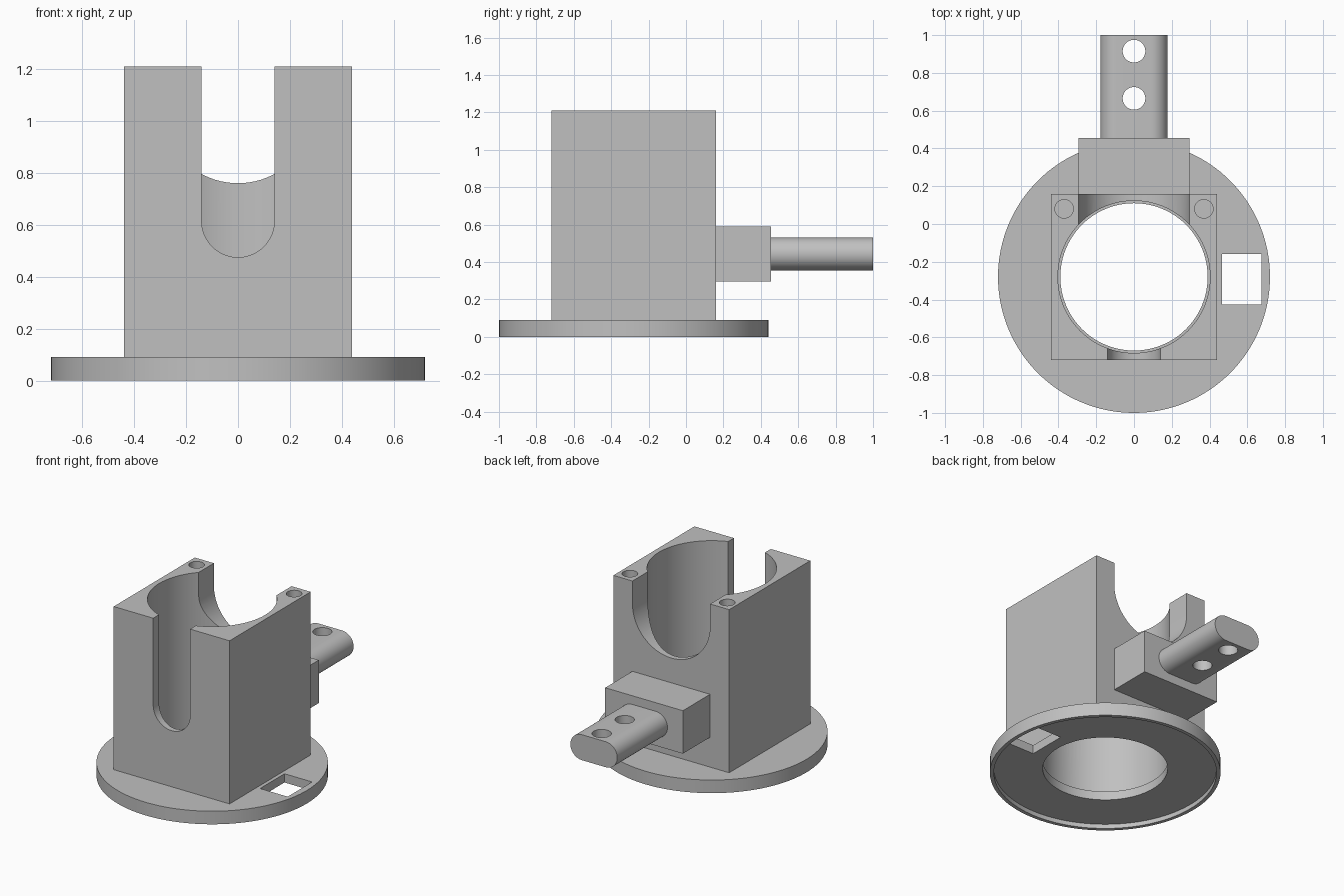
import bpy
import bmesh
from math import cos, sin, pi, radians

cube = bpy.data.objects.get("Cube")
if cube:
    bpy.data.objects.remove(cube, do_unlink=True)

grey = bpy.data.materials.new("plain grey")
grey.use_nodes = True
colour = (0.53, 0.53, 0.53, 1)
grey.diffuse_color = colour
grey.node_tree.nodes["Principled BSDF"].inputs["Base Color"].default_value = colour

CENTRE_Y = -0.28   # axis of the base and bore
BASE_TOP = 0.09


def arc(cx, cy, r, a0, a1, n):
    """Points along an arc, both ends included."""
    return [(cx + r * cos(a0 + (a1 - a0) * i / n),
             cy + r * sin(a0 + (a1 - a0) * i / n)) for i in range(n + 1)]


def circle(cx, cy, r, n=96):
    return arc(cx, cy, r, 0, 2 * pi, n)[:-1]


def rect(x0, x1, y0, y1):
    return [(x0, y0), (x1, y0), (x1, y1), (x0, y1)]


def u_slot(half, centre_z, top):
    """Round-bottomed slot that is open at the top."""
    return arc(0, centre_z, half, pi, 2 * pi, 40) + [(half, top), (-half, top)]


def prism(name, outline, start, end, axis="z"):
    """Extrude a flat outline along z or y."""
    bm = bmesh.new()
    rings = []
    for t in (start, end):
        rings.append([bm.verts.new((a, b, t) if axis == "z" else (a, t, b))
                      for a, b in outline])
    bm.faces.new(rings[0])
    bm.faces.new(rings[1])
    n = len(outline)
    for i in range(n):
        j = (i + 1) % n
        bm.faces.new((rings[0][i], rings[0][j], rings[1][j], rings[1][i]))
    bmesh.ops.recalc_face_normals(bm, faces=bm.faces)
    mesh = bpy.data.meshes.new(name)
    bm.to_mesh(mesh)
    bm.free()
    mesh.materials.append(grey)
    obj = bpy.data.objects.new(name, mesh)
    bpy.context.collection.objects.link(obj)
    return obj


def finish(obj, cutters=()):
    """Cut the openings, then smooth the round walls."""
    bpy.ops.object.select_all(action="DESELECT")
    bpy.context.view_layer.objects.active = obj
    obj.select_set(True)
    for cutter in cutters:
        cutter.hide_render = True
        mod = obj.modifiers.new("cut", "BOOLEAN")
        mod.operation = "DIFFERENCE"
        mod.solver = "EXACT"
        mod.object = cutter
        bpy.ops.object.modifier_apply(modifier=mod.name)
        bpy.data.objects.remove(cutter, do_unlink=True)
    bpy.ops.object.shade_smooth_by_angle(angle=radians(30))


# Round base: recessed underside, centre hole and rectangular window
base = prism("base_plate", circle(0, CENTRE_Y, 0.72, 128), 0, BASE_TOP)
finish(base, [
    prism("recess_cutter", circle(0, CENTRE_Y, 0.695, 128), -0.1, 0.03),
    prism("base_hole_cutter", circle(0, CENTRE_Y, 0.39), -0.2, 0.2),
    prism("window_cutter", rect(0.465, 0.675, -0.425, -0.16), -0.2, 0.2),
])

# Square holder: bore, narrow front slot, wide back slot and screw holes
holder = prism("holder_block", rect(-0.44, 0.44, -0.72, 0.16), BASE_TOP, 1.21)
finish(holder, [
    prism("bore_cutter", circle(0, CENTRE_Y, 0.403), 0, 1.4),
    prism("front_slot_cutter", u_slot(0.14, 0.615, 1.4), -0.9, CENTRE_Y, "y"),
    prism("back_slot_cutter", u_slot(0.295, 1.055, 1.4), CENTRE_Y, 0.4, "y"),
] + [prism("screw_hole_cutter", circle(side * 0.37, 0.08, 0.049, 32), 0.9, 1.4)
     for side in (-1, 1)])

# Rear mounting block
finish(prism("mounting_block", rect(-0.295, 0.295, 0.295, 0.59), 0.16, 0.455, "y"))

# Rounded tongue with two bolt holes
r, z = 0.0875, 0.443
outline = (arc(0.178 - r, z, r, -pi / 2, pi / 2, 24)
           + arc(r - 0.178, z, r, pi / 2, 3 * pi / 2, 24))
tongue = prism("tongue", outline, 0.455, 1.0, "y")
finish(tongue, [prism("bolt_hole_cutter", circle(0, y, 0.06, 48), 0.2, 0.7)
                for y in (0.665, 0.915)])
